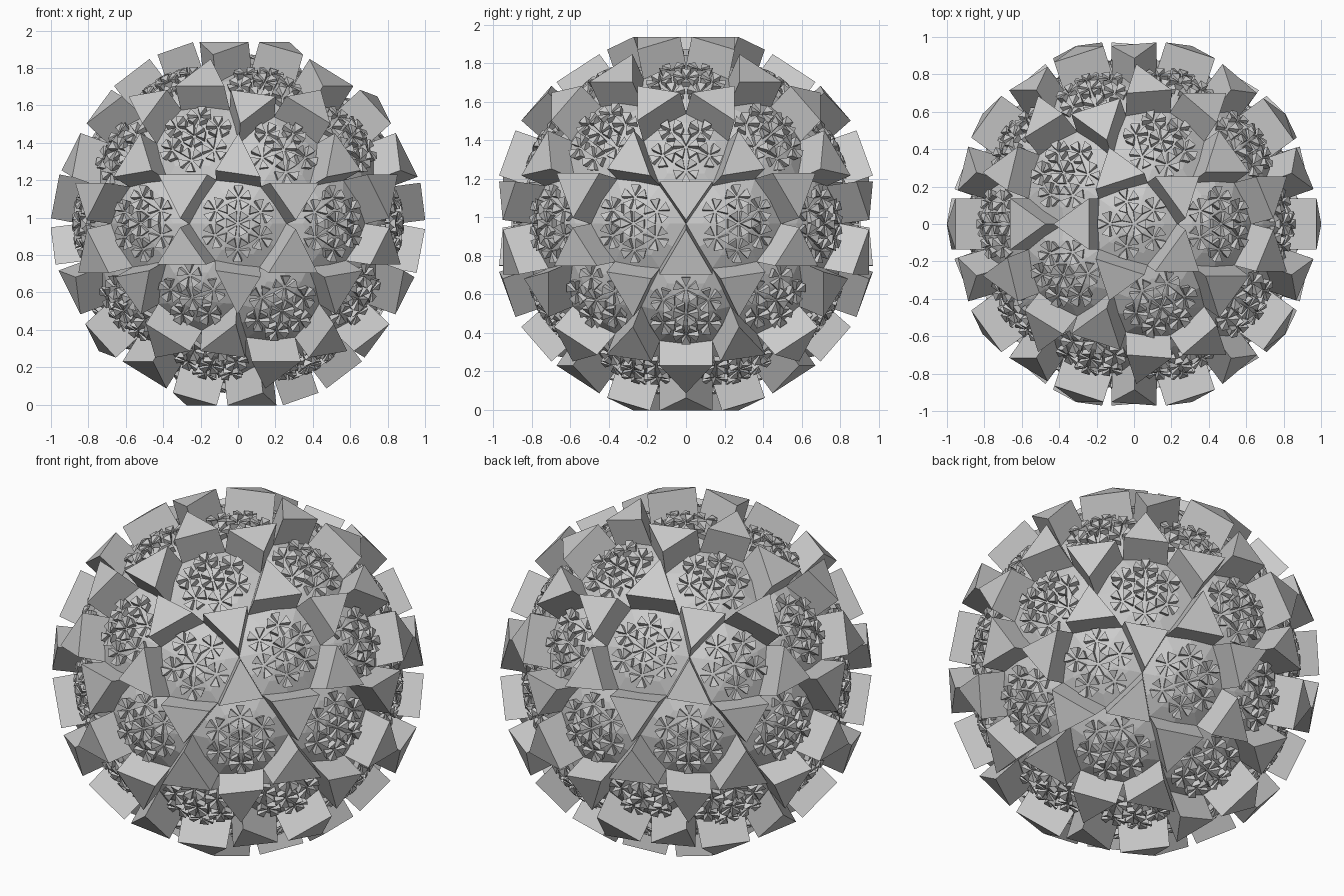
import bpy, bmesh, math
from mathutils import Vector

if "Cube" in bpy.data.objects:
    bpy.data.objects.remove(bpy.data.objects["Cube"])

S = 0.891          # radius of the underlying geodesic ball
H = 0.155          # height of the triangular blocks
CENTRE = Vector((0, 0, 0.9675))
APEX = 0.88        # radius at the middle of each dome
CURVE = 0.42       # curvature radius of each dome


def prism(bm, base, top):
    """Closed prism between two matching rings of points."""
    b = [bm.verts.new(p + CENTRE) for p in base]
    t = [bm.verts.new(p + CENTRE) for p in top]
    n = len(b)
    bm.faces.new(b[::-1])
    bm.faces.new(t)
    for i in range(n):
        j = (i + 1) % n
        bm.faces.new((b[i], b[j], t[j], t[i]))


def finish(bm, name):
    bmesh.ops.recalc_face_normals(bm, faces=bm.faces)
    me = bpy.data.meshes.new(name)
    bm.to_mesh(me)
    bm.free()
    ob = bpy.data.objects.new(name, me)
    bpy.context.collection.objects.link(ob)
    return ob


def mid(e):
    return (e.verts[0].co + e.verts[1].co) / 2 * S


def dome_point(axis, lateral):
    """Point on a dome at a sideways offset from its axis."""
    return axis * (APEX - lateral.length_squared / (2 * CURVE)) + lateral


def flower(bm, p, nrm, u, petals):
    """Ring of small raised triangular petals meeting at a point."""
    u = (u - nrm * u.dot(nrm)).normalized()
    v = nrm.cross(u)
    for k in range(petals):
        a = 2 * math.pi * k / petals
        d = u * math.cos(a) + v * math.sin(a)
        w = nrm.cross(d)
        tri = [p + d * 0.008, p + d * 0.058 - w * 0.024, p + d * 0.058 + w * 0.024]
        rise = (nrm + d * 0.25).normalized()
        prism(bm, [q - nrm * 0.012 for q in tri],
              [q + rise * h for q, h in zip(tri, (0.014, 0.027, 0.027))])


grid = bmesh.new()
bmesh.ops.create_icosphere(grid, subdivisions=2, radius=1.0)
grid.normal_update()

# Outer triangular blocks, touching at their corners
blocks = bmesh.new()
for f in grid.faces:
    n = f.normal
    tri = [mid(l.edge) for l in f.loops]
    prism(blocks, [p - n * 0.03 for p in tri], [p + n * H for p in tri])
finish(blocks, "triangle_blocks")

# Domes in the five and six sided openings, with petals on them
domes = bmesh.new()
petals = bmesh.new()
for vert in grid.verts:
    axis = vert.co.normalized()
    corners = [mid(e) for e in vert.link_edges]
    lat = [c - axis * c.dot(axis) for c in corners]
    u = lat[0].normalized()
    v = axis.cross(u)
    lat.sort(key=lambda q: math.atan2(q.dot(v), q.dot(u)))
    n = len(lat)

    # Faceted dome: two points per side on each ring
    outline = []
    for i in range(n):
        outline += [lat[i], (lat[i] + lat[(i + 1) % n]) / 2]
    middle = domes.verts.new(axis * APEX + CENTRE)
    prev = None
    for frac in (0.35, 0.7, 1.03):
        ring = [domes.verts.new(dome_point(axis, q * frac) + CENTRE) for q in outline]
        for i in range(2 * n):
            j = (i + 1) % (2 * n)
            if prev is None:
                domes.faces.new((middle, ring[i], ring[j]))
            else:
                domes.faces.new((prev[i], ring[i], ring[j], prev[j]))
        prev = ring

    # One flower per side plus one in the middle
    flower(petals, axis * APEX, axis, lat[0], n)
    for i in range(n):
        d = (lat[i] + lat[(i + 1) % n]).normalized()
        off = d * (0.125 if n == 5 else 0.135)
        nrm = (axis + off / CURVE).normalized()
        flower(petals, dome_point(axis, off), nrm, d, 5)
finish(domes, "opening_domes")
finish(petals, "flower_petals")
grid.free()
